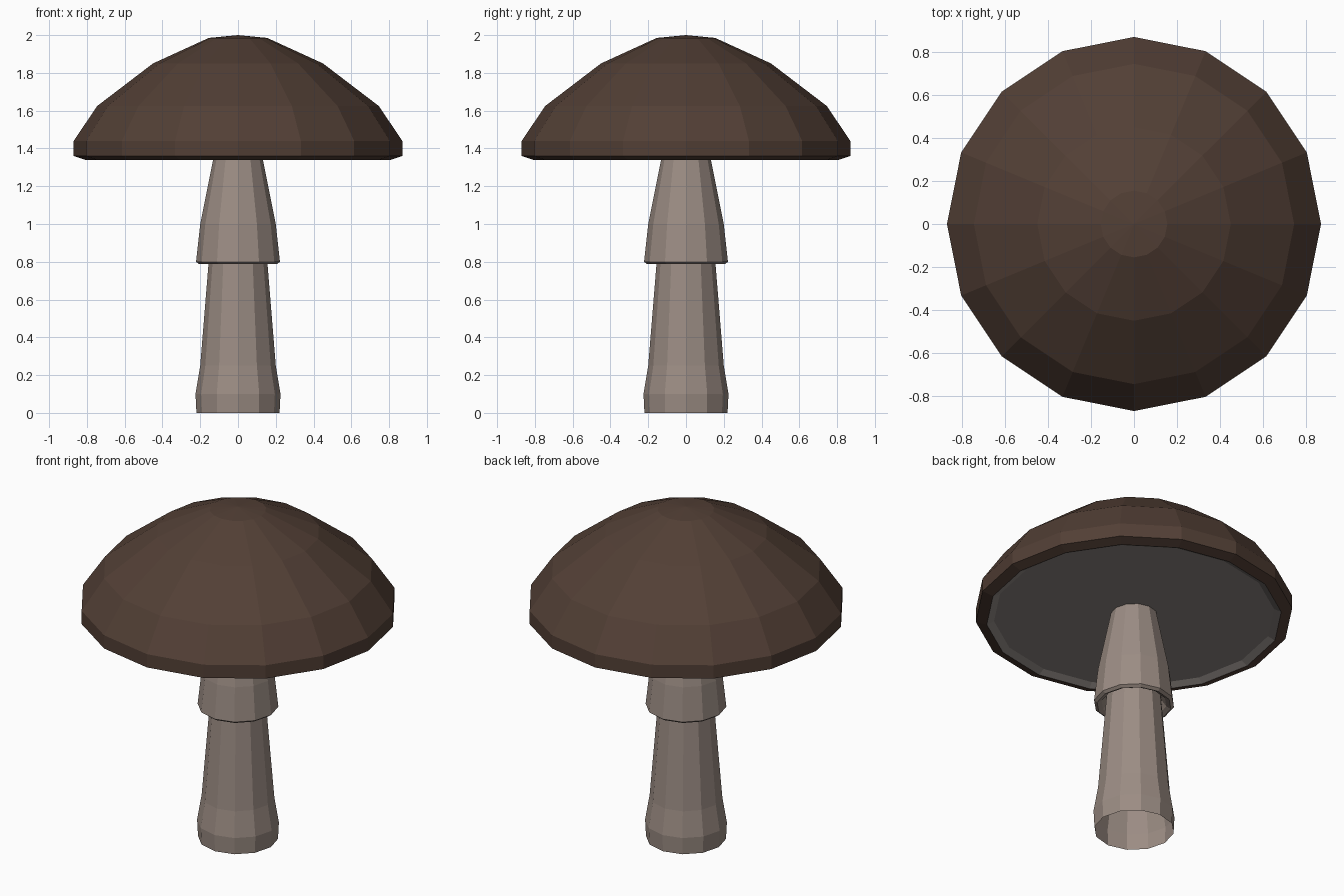
import bpy, math

if "Cube" in bpy.data.objects:
    bpy.data.objects.remove(bpy.data.objects["Cube"])


def material(name, rgb):
    m = bpy.data.materials.new(name)
    m.diffuse_color = (*rgb, 1.0)
    m.use_nodes = True
    m.node_tree.nodes["Principled BSDF"].inputs["Base Color"].default_value = m.diffuse_color
    return m


def lathe(name, profile, sides, mat):
    """Spin (radius, height) points round z; radius 0 makes a single pole vertex."""
    verts, rings, faces = [], [], []
    for r, z in profile:
        start = len(verts)
        if r == 0:
            verts.append((0, 0, z))
            rings.append([start] * sides)
        else:
            for i in range(sides):
                a = 2 * math.pi * i / sides
                verts.append((r * math.cos(a), r * math.sin(a), z))
            rings.append(list(range(start, start + sides)))
    for lo, hi in zip(rings, rings[1:]):
        for i in range(sides):
            j = (i + 1) % sides
            quad = [lo[i], lo[j], hi[j], hi[i]]
            faces.append(list(dict.fromkeys(quad)))
    mesh = bpy.data.meshes.new(name)
    mesh.from_pydata(verts, [], faces)
    mesh.materials.append(mat)
    obj = bpy.data.objects.new(name, mesh)
    bpy.context.collection.objects.link(obj)
    return obj


brown = material("cap_brown", (0.085, 0.05, 0.036))
pale = material("stem_pale", (0.33, 0.265, 0.23))
grey = material("gill_grey", (0.27, 0.24, 0.225))

# Domed cap with a short upright rim and bevelled lower edge
lathe("cap", [(0.81, 1.34), (0.87, 1.36), (0.87, 1.44), (0.745, 1.625),
              (0.45, 1.85), (0.155, 1.985), (0, 2.0)], 16, brown)

# Slightly recessed underside of the cap
lathe("gills", [(0, 1.36), (0.77, 1.36), (0.81, 1.34)], 16, grey)

# Lower stem, open at the base, running up inside the skirt
lathe("stem", [(0.22, 0), (0.225, 0.1), (0.2, 0.25), (0.152, 0.84)], 12, pale)

# Upper stem flaring into a skirt with a small turned-under lip
lathe("skirt", [(0.152, 0.84), (0.18, 0.80), (0.205, 0.787), (0.222, 0.80),
                (0.2, 1.0), (0.128, 1.36)], 12, pale)
